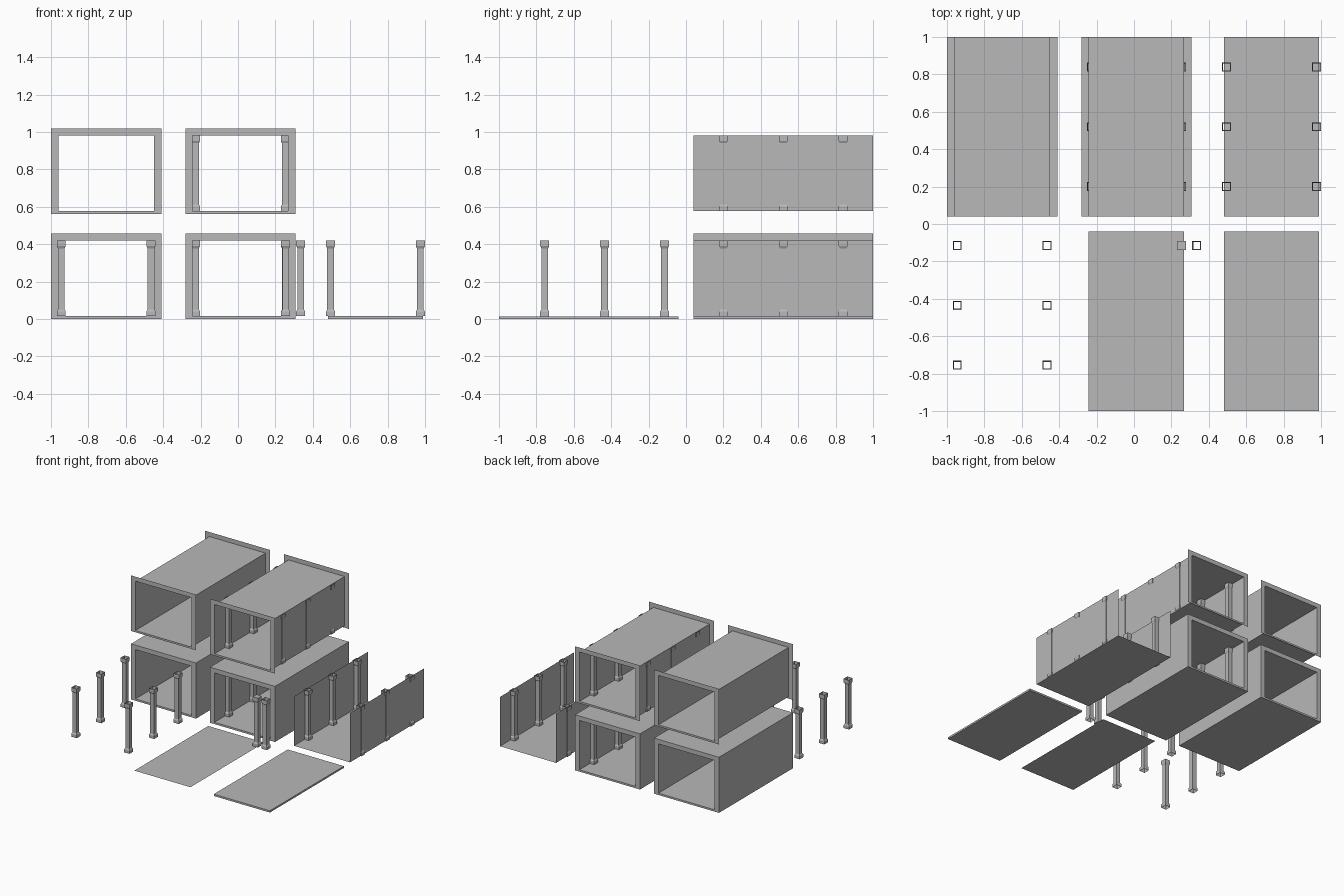
import bpy, bmesh

if "Cube" in bpy.data.objects:
    bpy.data.objects.remove(bpy.data.objects["Cube"])

grey = bpy.data.materials.new("concrete grey")
grey.diffuse_color = (0.48, 0.48, 0.48, 1)
grey.use_nodes = True
grey.node_tree.nodes["Principled BSDF"].inputs["Base Color"].default_value = grey.diffuse_color

Y0, Y1 = 0.04, 1.0            # length of a corridor section
HALF_IN, HALF_OUT = 0.255, 0.295
Z_FLOOR, Z_CEIL, Z_ROOF = 0.015, 0.42, 0.457
COL_OFF = 0.24                # column offset from the corridor axis
COL_Y = (0.20, 0.52, 0.84)


def finish(name, bm):
    me = bpy.data.meshes.new(name)
    bm.to_mesh(me)
    bm.free()
    me.materials.append(grey)
    ob = bpy.data.objects.new(name, me)
    bpy.context.collection.objects.link(ob)
    return ob


def rect(bm, half, z0, z1, cx, y):
    """Upright rectangle of vertices, starting bottom left."""
    return [bm.verts.new((cx + sx * half, y, z))
            for sx, z in ((-1, z0), (1, z0), (1, z1), (-1, z1))]


def bridge(bm, a, b, sides=range(4)):
    for i in sides:
        j = (i + 1) % 4
        bm.faces.new((a[i], a[j], b[j], b[i]))


def tunnel(name, cx, base, closed):
    """Corridor lining with flat end rings; closed adds the outer shell."""
    bm = bmesh.new()
    inner = [rect(bm, HALF_IN, base + Z_FLOOR, base + Z_CEIL, cx, y) for y in (Y0, Y1)]
    outer = [rect(bm, HALF_OUT, base, base + Z_ROOF, cx, y) for y in (Y0, Y1)]
    bridge(bm, inner[1], inner[0])
    bridge(bm, outer[0], inner[0])
    bridge(bm, inner[1], outer[1])
    if closed:
        bridge(bm, outer[0], outer[1])
        bmesh.ops.recalc_face_normals(bm, faces=bm.faces)
    return finish(name, bm)


def trough(name, cx):
    """Floor with two side walls and no ceiling."""
    bm = bmesh.new()
    a, b = [rect(bm, HALF_IN, Z_FLOOR, Z_CEIL, cx, y) for y in (Y1, Y0)]
    bridge(bm, a, b, (0, 1, 3))
    return finish(name, bm)


def column(name, x, y, base=0.0, capped=False):
    """Square column with a wider foot and head, tapering into the shaft."""
    profile = [(0.024, 0.015), (0.024, 0.040), (0.018, 0.050),
               (0.018, 0.378), (0.024, 0.390), (0.024, 0.42)]
    bm = bmesh.new()
    rings = [[bm.verts.new((x + sx * r, y + sy * r, base + z))
              for sx, sy in ((-1, -1), (1, -1), (1, 1), (-1, 1))] for r, z in profile]
    for lo, hi in zip(rings, rings[1:]):
        bridge(bm, lo, hi)
    if capped:
        bm.faces.new(rings[0][::-1])
        bm.faces.new(rings[-1])
    return finish(name, bm)


def column_rows(name, cx, ys, base=0.0):
    for y in ys:
        for side, sx in (("left", -1), ("right", 1)):
            column(f"{name}_{side}", cx + sx * COL_OFF, y, base)


# Corridor sections: solid below, open linings above
UPPER = 0.562
tunnel("solid_corridor_plain", -0.705, 0, True)
tunnel("solid_corridor_columns", 0.013, 0, True)
tunnel("lining_corridor_plain", -0.705, UPPER, False)
tunnel("lining_corridor_columns", 0.013, UPPER, False)
column_rows("solid_corridor_column", 0.013, COL_Y)
column_rows("lining_corridor_column", 0.013, COL_Y, UPPER)

# Open-topped section with its columns
trough("open_section", 0.735)
column_rows("open_section_column", 0.735, COL_Y)

# Free-standing columns
column_rows("free_column", -0.705, (-0.755, -0.435, -0.115))
column("single_column_capped", 0.255, -0.115, capped=True)
column("single_column_open", 0.335, -0.115)

# Floor sheet and floor slab
bm = bmesh.new()
bm.faces.new([bm.verts.new((0.013 + sx * HALF_IN, y, Z_FLOOR))
              for sx, y in ((-1, -1), (1, -1), (1, -0.04), (-1, -0.04))])
finish("floor_sheet", bm)

bm = bmesh.new()
front, back = [rect(bm, HALF_IN, 0, Z_FLOOR, 0.735, y) for y in (-1.0, -0.04)]
bridge(bm, front, back)
bm.faces.new(front)
bm.faces.new(back[::-1])
bmesh.ops.recalc_face_normals(bm, faces=bm.faces)
finish("floor_slab", bm)
